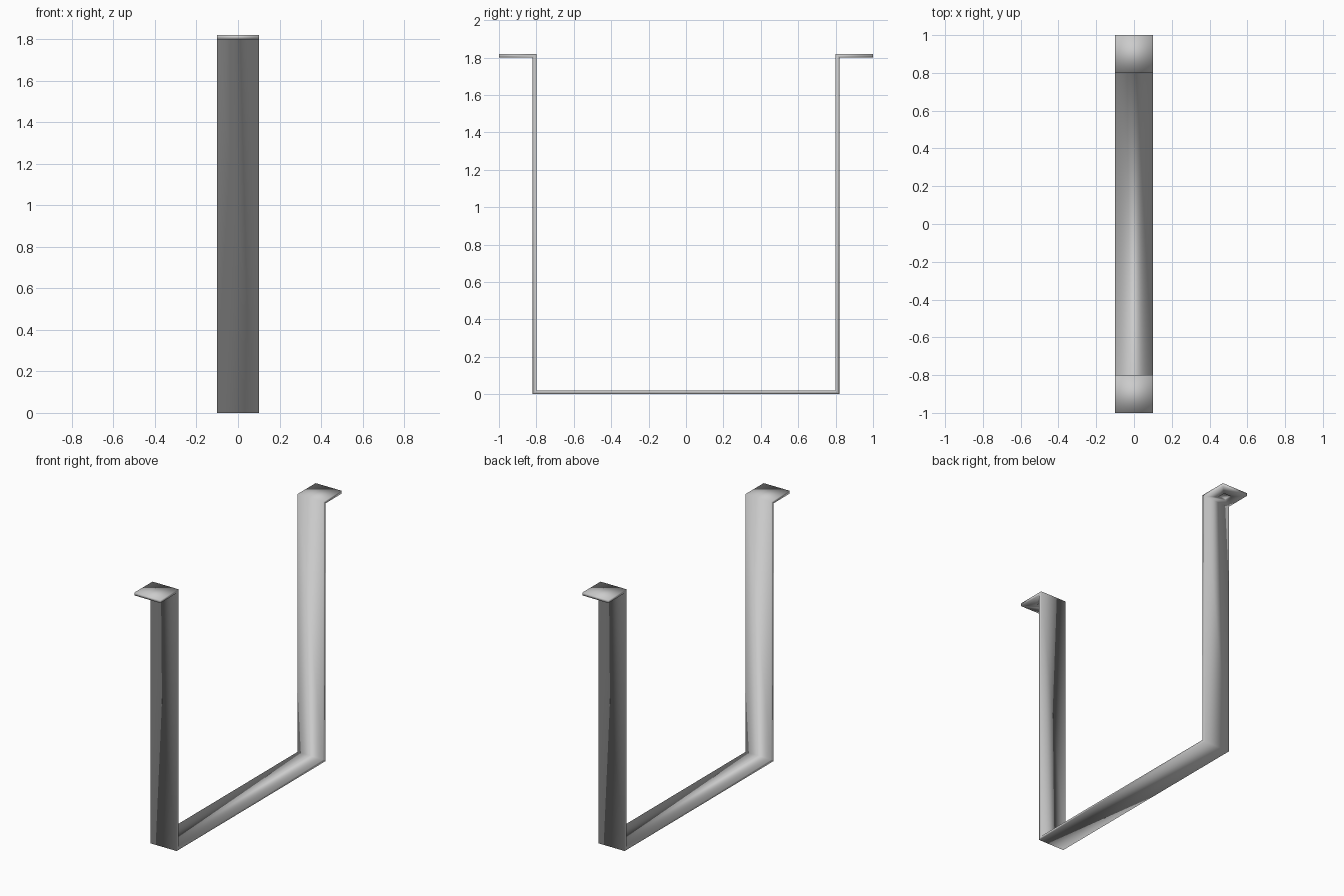
import bpy, bmesh

if "Cube" in bpy.data.objects:
    bpy.data.objects.remove(bpy.data.objects["Cube"])

HALF_WIDTH = 0.1
metal = bpy.data.materials.new("grey metal")
metal.diffuse_color = (0.6, 0.6, 0.6, 1)
metal.use_nodes = True
metal.node_tree.nodes["Principled BSDF"].inputs["Base Color"].default_value = metal.diffuse_color

# Half of the bent strap's centre section: (outer, inner) pairs in (y, z)
half = [((-1.0, 1.80), (-1.0, 1.82)),
        ((-0.82, 1.80), (-0.80, 1.82)),
        ((-0.82, 0.0), (-0.80, 0.02))]
pairs = half + [((-a[0], a[1]), (-b[0], b[1])) for a, b in reversed(half)]

# Sweep the section across the width
bm = bmesh.new()
rings = []
for (oy, oz), (iy, iz) in pairs:
    rings.append([bm.verts.new(p) for p in (
        (-HALF_WIDTH, oy, oz), (HALF_WIDTH, oy, oz),
        (HALF_WIDTH, iy, iz), (-HALF_WIDTH, iy, iz))])
flange_undersides = []
for i, (a, b) in enumerate(zip(rings, rings[1:])):
    for k in range(4):
        n = (k + 1) % 4
        f = bm.faces.new((a[k], a[n], b[n], b[k]))
        if k == 0 and i in (0, len(rings) - 2):
            flange_undersides.append(f)
bm.faces.new(rings[0])
bm.faces.new(rings[-1])
bmesh.ops.recalc_face_normals(bm, faces=bm.faces)

# Shallow square screw pocket under each flange
for f in flange_undersides:
    bmesh.ops.inset_individual(bm, faces=[f], thickness=0.062)
    centre_y = 0.9 if f.calc_center_median().y > 0 else -0.9
    for v in f.verts:
        v.co.x = 0.03 if v.co.x > 0 else -0.03
        v.co.y = centre_y + (0.03 if v.co.y > centre_y else -0.03)
    pocket = bmesh.ops.extrude_discrete_faces(bm, faces=[f])["faces"][0]
    for v in pocket.verts:
        v.co.z += 0.012

for f in bm.faces:
    f.smooth = True
mesh = bpy.data.meshes.new("hanging_strap")
bm.to_mesh(mesh)
bm.free()
mesh.materials.append(metal)
strap = bpy.data.objects.new("hanging_strap", mesh)
bpy.context.collection.objects.link(strap)
